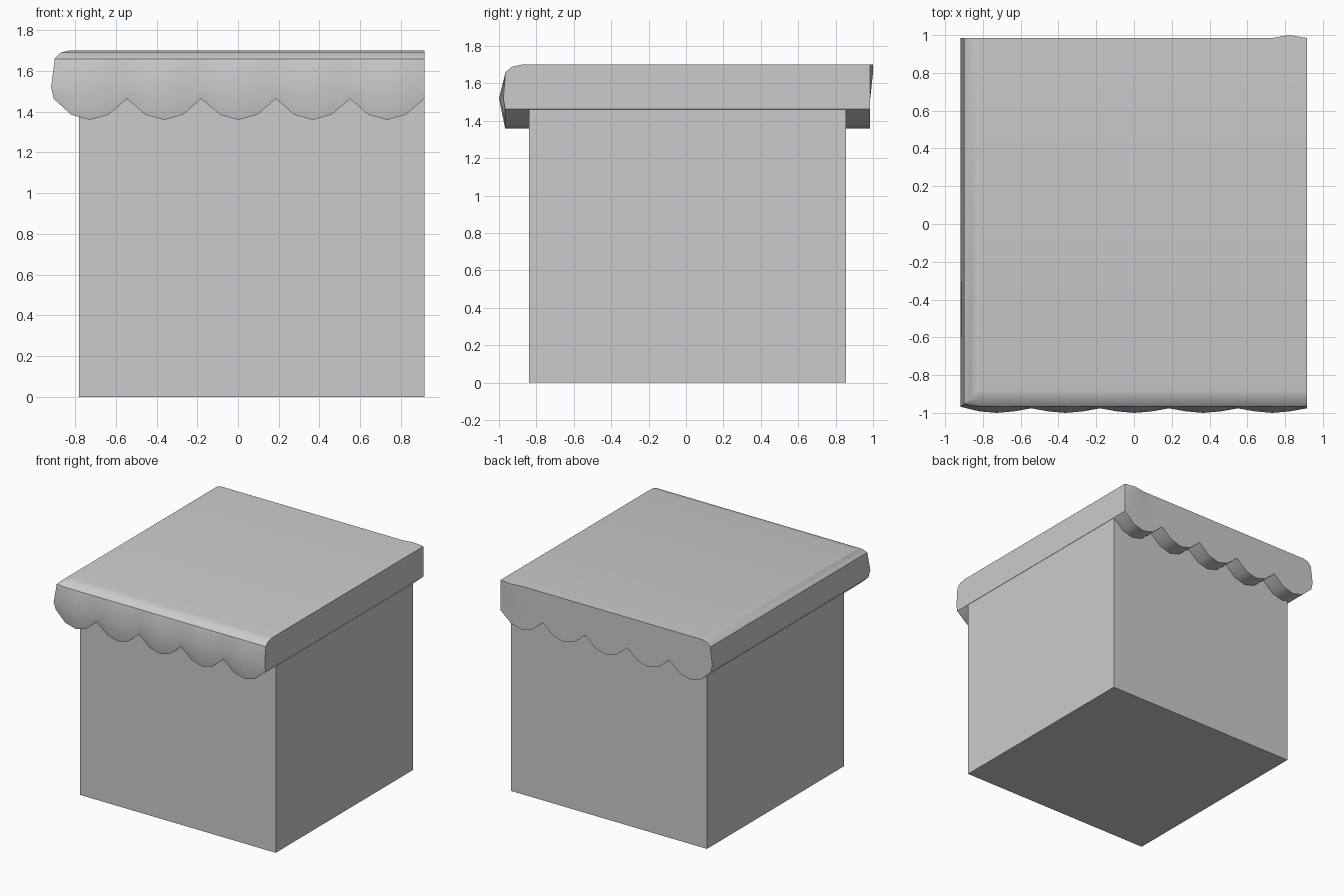
import bpy, bmesh

if "Cube" in bpy.data.objects:
    bpy.data.objects.remove(bpy.data.objects["Cube"])

SCALLOPS = 5
PITCH = 0.365
X_LEFT, X_RIGHT = -0.91, 0.915
BACK_Y = 0.985


def finish(bm, name):
    bmesh.ops.recalc_face_normals(bm, faces=bm.faces[:])
    mesh = bpy.data.meshes.new(name)
    bm.to_mesh(mesh)
    bm.free()
    obj = bpy.data.objects.new(name, mesh)
    bpy.context.collection.objects.link(obj)
    return obj


# Body: plain block, flush with the cover on the right
bm = bmesh.new()
bmesh.ops.create_cube(bm, size=1)
for v in bm.verts:
    v.co.x = -0.78 if v.co.x < 0 else X_RIGHT
    v.co.y = -0.84 if v.co.y < 0 else 0.855
    v.co.z = 0 if v.co.z < 0 else 1.46
finish(bm, "body")

# Cover: scalloped cross-sections lofted from left to right
hem_z = [1.463, 1.385, 1.36, 1.385]
bulge_y = [-0.976, -0.992, -1.0, -0.992]
left_x = [-0.905, -0.918, -0.9, -0.87, -0.83]     # rounded left edge
bm = bmesh.new()
columns = []
count = SCALLOPS * 4 + 1
for i in range(count):
    x = X_LEFT + i * PITCH / 4
    zs = [hem_z[i % 4], 1.52, 1.66, 1.69, 1.70]
    ys = [-0.967, bulge_y[i % 4], -0.965, -0.93, -0.88]
    if i == 0:
        ys = [-0.96, -0.968, -0.955, -0.93, -0.88]
    front, back = [], []
    for r in range(5):
        px = left_x[r] if i == 0 else min(x, X_RIGHT)
        front.append(bm.verts.new((px, ys[r], zs[r])))
        # the back is flat but for a small pulled-out spot near the right corner
        yb = 1.0 if i == count - 2 and r >= 2 else BACK_Y
        back.append(bm.verts.new((px, yb, zs[r])))
    columns.append((front, back))

for (f0, b0), (f1, b1) in zip(columns, columns[1:]):
    ring0, ring1 = f0 + b0[::-1], f1 + b1[::-1]
    for r in range(10):
        s = (r + 1) % 10
        bm.faces.new((ring0[r], ring1[r], ring1[s], ring0[s]))

# Left rounded side and flat right end
f, b = columns[0]
for r in range(4):
    bm.faces.new((f[r], f[r + 1], b[r + 1], b[r]))
f, b = columns[-1]
bm.faces.new(f + b[::-1])
cover = finish(bm, "scalloped_cover")

bpy.ops.object.select_all(action='DESELECT')
cover.select_set(True)
bpy.context.view_layer.objects.active = cover
bpy.ops.object.shade_smooth_by_angle(angle=0.6)
